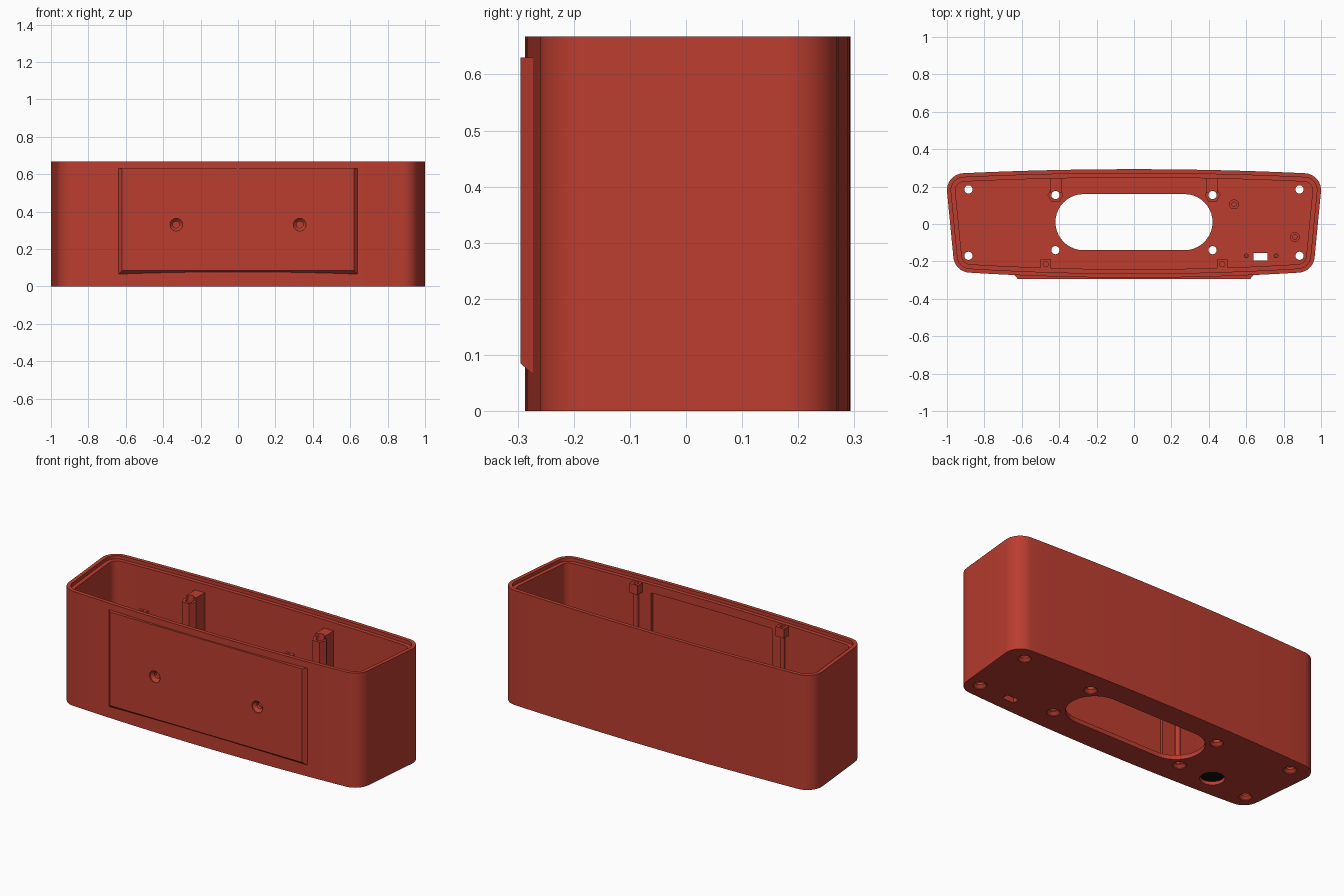
import bpy, bmesh, math
from mathutils import Matrix, Vector

if "Cube" in bpy.data.objects:
    bpy.data.objects.remove(bpy.data.objects["Cube"])

H = 0.668        # overall height
FLOOR = 0.03     # floor thickness
R = 0.09         # outer corner radius


def material(name, rgb):
    m = bpy.data.materials.new(name)
    m.diffuse_color = (*rgb, 1)
    m.use_nodes = True
    m.node_tree.nodes["Principled BSDF"].inputs["Base Color"].default_value = m.diffuse_color
    return m


RED = material("brick red", (0.50, 0.047, 0.029))
BLACK = material("black", (0.005, 0.005, 0.005))


def finish(bm, name, mat=RED):
    bmesh.ops.recalc_face_normals(bm, faces=bm.faces)
    me = bpy.data.meshes.new(name)
    bm.to_mesh(me)
    bm.free()
    me.materials.append(mat)
    ob = bpy.data.objects.new(name, me)
    bpy.context.collection.objects.link(ob)
    return ob


def loft(rings, name, mat=RED):
    """Skin a stack of equal-length rings and cap both ends."""
    bm = bmesh.new()
    vs = [[bm.verts.new(p) for p in ring] for ring in rings]
    n = len(vs[0])
    for a, b in zip(vs, vs[1:]):
        for i in range(n):
            j = (i + 1) % n
            bm.faces.new((a[i], a[j], b[j], b[i]))
    bm.faces.new(vs[0][::-1])
    bm.faces.new(vs[-1])
    return finish(bm, name, mat)


def box(name, x0, x1, y0, y1, z0, z1):
    return loft([[(x0, y0, z), (x1, y0, z), (x1, y1, z), (x0, y1, z)] for z in (z0, z1)], name)


def lathe(name, x, y, profile, n=24, mat=RED):
    """Stack of circles (radius, z) about a vertical axis."""
    return loft([[(x + r * math.cos(math.tau * i / n), y + r * math.sin(math.tau * i / n), z)
                  for i in range(n)] for r, z in profile], name, mat)


def apply_bool(ob, cutters, op='DIFFERENCE'):
    bpy.context.view_layer.objects.active = ob
    for c in cutters:
        m = ob.modifiers.new("cut", 'BOOLEAN')
        m.operation, m.solver, m.object = op, 'EXACT', c
        bpy.ops.object.modifier_apply(modifier=m.name)


def outline(d, z):
    """Bowed, tapered rounded outline, moved inward by d."""
    r = R - d
    pts = []
    xb, xf = 0.91, 0.876

    def side(x_end, base, bow, sgn):
        res = []
        for i in range(17):
            x = x_end * (1 - i / 8) * sgn
            nrm = Vector((-2 * bow * x, 1)).normalized() * sgn
            res.append((x, base + bow * x * x, nrm))
        return res

    back = side(xb, 0.203, -0.026, 1)
    front = side(xf, -0.197, 0.035, -1)
    for edge, nxt in ((back, front), (front, back)):
        pts += [(x + n.x * r, y + n.y * r, z) for x, y, n in edge]
        x, y, n = edge[-1]
        # end of this edge: arc to the side wall, then arc onto the next edge
        x2, y2, n2 = nxt[0]
        t = Vector((x2 - x, y2 - y)).normalized()
        ns = Vector((t.y, -t.x))
        for cx, cy, na, nb in ((x, y, n, ns), (x2, y2, ns, n2)):
            ang = na.angle_signed(nb)
            steps = range(1, 9) if cx == x and cy == y else range(0, 8)
            for k in steps:
                v = Matrix.Rotation(-ang * k / 8, 2) @ na
                pts.append((cx + v.x * r, cy + v.y * r, z))
    return pts


# Open shell with a stepped rim
shell = loft([outline(0, 0), outline(0, H), outline(0.022, H), outline(0.022, H - 0.02),
              outline(0.045, H - 0.02), outline(0.045, FLOOR)], "shell")

# Raised front plate, chamfered on the sides and bottom edge
plate = loft([[(-x, y, z), (x, y, z), (x, y, 0.63), (-x, y, 0.63)]
              for x, y, z in ((0.64, -0.255, 0.065), (0.64, -0.272, 0.065), (0.62, -0.295, 0.085))],
             "front_plate")

cut = []
# Long round-ended opening in the floor
slot = []
for z in (-0.05, 0.1):
    slot.append([(s * 0.27 + 0.15 * math.cos(a), 0.01 + 0.15 * math.sin(a), z)
                 for s, a0 in ((1, -math.pi / 2), (-1, math.pi / 2))
                 for a in [a0 + math.pi * k / 20 for k in range(21)]])

# Shallow floor recess and inner front wall recess
cut.append(box("cutter", -0.47, 0.47, -0.19, 0.243, FLOOR - 0.005, 0.06))
cut.append(box("cutter", -0.39, 0.39, -0.253, -0.2, 0.07, 0.6))
cut.append(loft(slot, "cutter"))
# Small rectangular opening
cut.append(box("cutter", 0.64, 0.715, -0.195, -0.155, -0.05, 0.1))
# Round pocket in the underside
cut.append(lathe("cutter", -0.635, -0.135, [(0.065, -0.05), (0.065, 0.022)], 32))

# Countersunk floor screw holes
post_holes = []
for s in (-1, 1):
    for x, y in ((0.885, 0.185), (0.885, -0.17), (0.42, 0.155), (0.42, -0.14)):
        top = 0.9 if (x, y) == (0.42, 0.155) else 0.1
        c = lathe("cutter", s * x, y, [(0.036, -0.05), (0.036, 0.004), (0.022, 0.018), (0.022, top)])
        cut.append(c)
        if top > 0.5:
            post_holes.append(c)

# Countersunk screw holes through the front plate
plate_holes = []
for s in (-1, 1):
    c = lathe("cutter", 0, 0, [(0.034, -0.05), (0.034, 0.006), (0.018, 0.022), (0.018, 0.12)])
    c.data.transform(Matrix.Translation((s * 0.33, -0.295, 0.33)) @ Matrix.Rotation(-math.pi / 2, 4, 'X'))
    plate_holes.append(c)

apply_bool(shell, cut + plate_holes)
apply_bool(plate, plate_holes)
parts = [shell, plate]

for s, side, hole in ((-1, "left", post_holes[0]), (1, "right", post_holes[1])):
    # Hexagonal rear post with its backing block
    post = lathe("rear_post_" + side, s * 0.42, 0.155, [(0.042, 0.02), (0.042, 0.58)], 6)
    x0, x1 = sorted((s * 0.385, s * 0.447))
    block = box("cutter", x0, x1, 0.165, 0.262, 0.02, 0.6)
    apply_bool(post, [block], 'UNION')
    apply_bool(post, [hole])
    cut.append(block)
    # Slim front rod carrying a small screw block
    rod = lathe("front_rod_" + side, s * 0.472, -0.215, [(0.014, 0.02), (0.014, 0.6)], 16)
    x0, x1 = sorted((s * 0.445, s * 0.499))
    head = box("rod_head_" + side, x0, x1, -0.25, -0.19, 0.59, 0.645)
    bore = lathe("cutter", s * 0.472, -0.215, [(0.014, 0.605), (0.014, 0.8)], 16)
    apply_bool(head, [bore])
    cut.append(bore)
    parts += [post, rod, head]

# Short standoffs on the floor
for i, (x, y, r, h) in enumerate(((0.535, 0.105, 0.026, 0.06), (0.86, -0.07, 0.026, 0.06),
                                  (0.6, -0.17, 0.013, 0.05), (0.76, -0.17, 0.013, 0.05))):
    parts.append(lathe(f"standoff_{i + 1}", x, y,
                       [(r, 0.02), (r, h), (r * 0.45, h), (r * 0.45, FLOOR)]))

# Dark disc inside the underside pocket
lathe("pocket_disc", -0.635, -0.135, [(0.063, 0.019), (0.063, 0.0235)], 32, BLACK)

for c in cut + plate_holes:
    bpy.data.objects.remove(c, do_unlink=True)

# Smooth curved walls, keep hard edges crisp
for ob in parts:
    bpy.ops.object.select_all(action='DESELECT')
    ob.select_set(True)
    bpy.context.view_layer.objects.active = ob
    bpy.ops.object.shade_smooth_by_angle(angle=math.radians(30))
